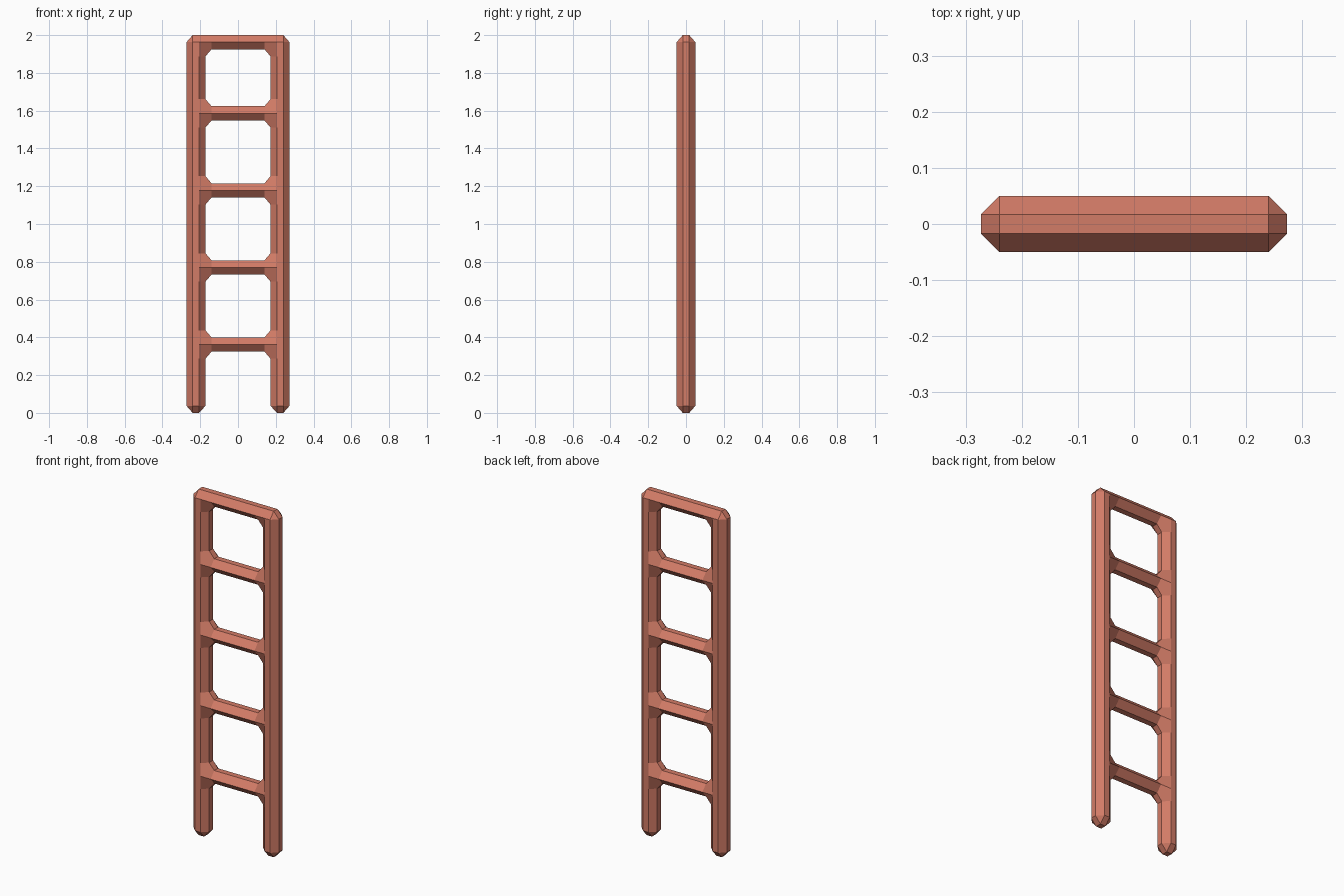
import bpy, bmesh

if "Cube" in bpy.data.objects:
    bpy.data.objects.remove(bpy.data.objects["Cube"])

# key dimensions (right front quarter, mirrored later)
XC, X0, X1, X2, X3 = 0.14, 0.172, 0.206, 0.24, 0.273   # gusset end, rail inner .. outer
F, f = 0.05, 0.017                                      # outer and inner depth
H, TOP = 0.0375, 2.0                                    # rung half height, total height
RUNGS = [0.362 + 0.408 * i for i in range(4)] + [TOP - H]

bm = bmesh.new()


def face(*pts):
    bm.faces.new([bm.verts.new((x, -y, z)) for x, y, z in pts])


def strip(p, q):
    """Quad between edges p and q, each a pair of points."""
    face(p[0], p[1], q[1], q[0])


# rail front, outer chamfer and outer side
inner = []
for z in RUNGS:
    inner += [(X1, F, z - 2 * H), (X1, F, z)]
    if z < TOP - 2 * H:
        inner.append((X1, F, z + 2 * H))
face((X2, F, TOP - H), (X2, F, H), (X1, F, H), *inner)
strip([(X2, F, H), (X2, F, TOP - H)], [(X3, f, H), (X3, f, TOP - H)])
strip([(X3, f, H), (X3, f, TOP - H)], [(X3, 0, H), (X3, 0, TOP - H)])

# top bar upper faces and chamfered top corner
face((0, F, TOP - H), (XC, F, TOP - H), (X1, F, TOP - H), (X2, F, TOP - H),
     (X2, f, TOP), (0, f, TOP))
strip([(0, f, TOP), (X2, f, TOP)], [(0, 0, TOP), (X2, 0, TOP)])
strip([(X3, f, TOP - H), (X2, f, TOP)], [(X3, 0, TOP - H), (X2, 0, TOP)])
face((X2, F, TOP - H), (X3, f, TOP - H), (X2, f, TOP))

# chamfered foot
strip([(X1, f, 0), (X2, f, 0)], [(X1, 0, 0), (X2, 0, 0)])
strip([(X1, F, H), (X2, F, H)], [(X1, f, 0), (X2, f, 0)])
for a, b in ((X2, X3), (X1, X0)):
    strip([(b, f, H), (a, f, 0)], [(b, 0, H), (a, 0, 0)])
    face((a, F, H), (b, f, H), (a, f, 0))

# inner rail faces between the rungs
low = H
for z in RUNGS:
    high = z - 2 * H
    strip([(X1, F, low), (X1, F, high)], [(X0, f, low), (X0, f, high)])
    strip([(X0, f, low), (X0, f, high)], [(X0, 0, low), (X0, 0, high)])
    low = z + 2 * H

# six-sided rungs with gussets in the corners
for z in RUNGS:
    for s in ((1, -1) if z < TOP - 2 * H else (-1,)):
        h, g = z + s * H, z + 2 * s * H
        strip([(0, F, z), (XC, F, z)], [(0, f, h), (XC, f, h)])
        strip([(0, f, h), (XC, f, h)], [(0, 0, h), (XC, 0, h)])
        strip([(X0, f, g), (XC, f, h)], [(X0, 0, g), (XC, 0, h)])
        face((X1, F, g), (X1, F, z), (XC, F, z), (XC, f, h), (X0, f, g))

# mirror the quarter across both axes and weld
for axis in (0, 1):
    copy = bmesh.ops.duplicate(bm, geom=bm.verts[:] + bm.edges[:] + bm.faces[:])
    for v in copy["geom"]:
        if isinstance(v, bmesh.types.BMVert):
            v.co[axis] *= -1
bmesh.ops.remove_doubles(bm, verts=bm.verts[:], dist=0.0005)
for axis in (1, 0):
    seam = [e for e in bm.edges if all(abs(v.co[axis]) < 1e-5 for v in e.verts)
            and len(e.link_faces) == 2
            and e.calc_face_angle(0) in (0,) or
            (all(abs(v.co[axis]) < 1e-5 for v in e.verts) and len(e.link_faces) == 2)]
    bmesh.ops.dissolve_edges(bm, edges=seam, use_verts=True)
bmesh.ops.recalc_face_normals(bm, faces=bm.faces[:])

# ladder object and colour
mesh = bpy.data.meshes.new("ladder")
bm.to_mesh(mesh)
bm.free()
ladder = bpy.data.objects.new("ladder", mesh)
bpy.context.collection.objects.link(ladder)
mat = bpy.data.materials.new("terracotta")
mat.diffuse_color = (0.65, 0.2, 0.135, 1)
mat.use_nodes = True
mat.node_tree.nodes["Principled BSDF"].inputs["Base Color"].default_value = mat.diffuse_color
mesh.materials.append(mat)
